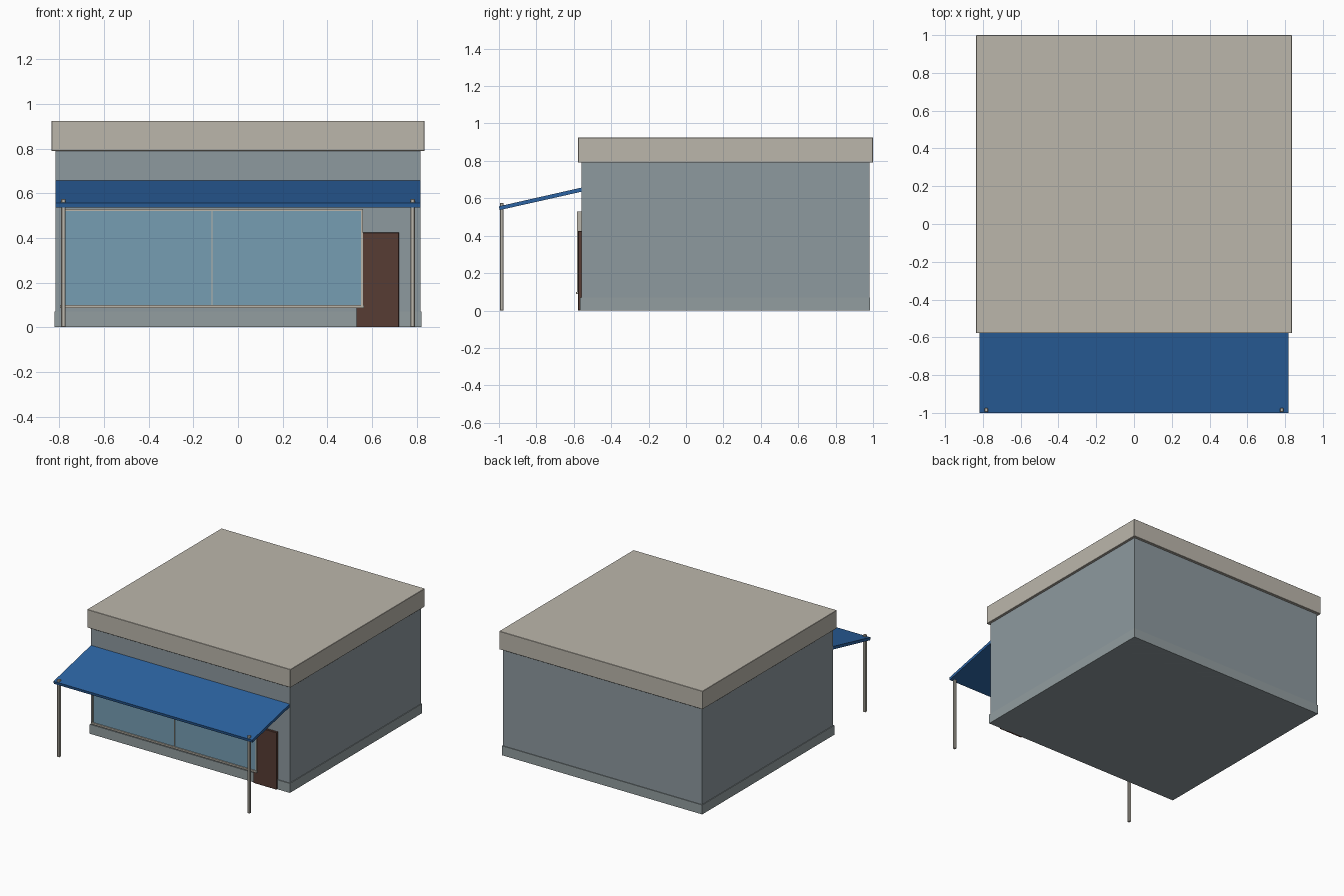
import bpy, bmesh

if "Cube" in bpy.data.objects:
    bpy.data.objects.remove(bpy.data.objects["Cube"])


def mat(name, rgb):
    m = bpy.data.materials.new(name)
    m.diffuse_color = (*rgb, 1)
    m.use_nodes = True
    m.node_tree.nodes["Principled BSDF"].inputs["Base Color"].default_value = m.diffuse_color
    return m


WALL = mat("grey_wall", (0.27, 0.32, 0.345))
PLINTH = mat("pale_grey_plinth", (0.29, 0.34, 0.35))
BEIGE = mat("beige_trim", (0.50, 0.47, 0.41))
BLUE = mat("blue_canvas", (0.025, 0.125, 0.36))
GLASS = mat("window_glass", (0.18, 0.34, 0.45))
BROWN = mat("brown_door", (0.095, 0.045, 0.034))


def prism(name, profile, x0, x1, m):
    """Extrude a closed (y, z) profile from x0 to x1."""
    bm = bmesh.new()
    a = [bm.verts.new((x0, y, z)) for y, z in profile]
    b = [bm.verts.new((x1, y, z)) for y, z in profile]
    bm.faces.new(a)
    bm.faces.new(b[::-1])
    n = len(profile)
    for i in range(n):
        j = (i + 1) % n
        bm.faces.new((a[i], b[i], b[j], a[j]))
    bmesh.ops.recalc_face_normals(bm, faces=bm.faces)
    me = bpy.data.meshes.new(name)
    bm.to_mesh(me)
    bm.free()
    me.materials.append(m)
    ob = bpy.data.objects.new(name, me)
    bpy.context.collection.objects.link(ob)
    return ob


def box(name, x0, x1, y0, y1, z0, z1, m, bevel=0):
    ob = prism(name, [(y0, z0), (y1, z0), (y1, z1), (y0, z1)], x0, x1, m)
    if bevel:
        mod = ob.modifiers.new("bevel", 'BEVEL')
        mod.width = bevel
        mod.segments = 1
    return ob


# Building shell
box("walls", -0.818, 0.818, -0.56, 0.98, 0.0, 0.80, WALL)
box("plinth", -0.823, 0.823, -0.566, 0.985, 0.0, 0.07, PLINTH)
box("roof_slab", -0.836, 0.836, -0.578, 1.0, 0.79, 0.925, BEIGE, 0.002)

# Sloping awning and its posts, which poke just through the canvas
prism("awning", [(-1.0, 0.557), (-0.996, 0.537), (-0.55, 0.637), (-0.555, 0.658)],
      -0.817, 0.817, BLUE)
for side, x in (("left", -0.782), ("right", 0.782)):
    box("post_" + side, x - 0.01, x + 0.01, -0.995, -0.975, 0, 0.575, BEIGE, 0.003)

# Shop window: glass, frame bars, centre mullion and sill
L, R, B, T = -0.793, 0.560, 0.09, 0.53
box("window_glass", L + 0.005, R - 0.005, -0.5785, -0.555, B, T - 0.005, GLASS)
box("frame_top", L, R, -0.582, -0.56, T - 0.01, T, BEIGE)
for side, x in (("left", L), ("right", R - 0.01)):
    box("frame_" + side, x, x + 0.01, -0.582, -0.56, B, T, BEIGE)
c = (L + R) / 2
box("mullion", c - 0.003, c + 0.003, -0.581, -0.56, B, T, BEIGE)
box("window_sill", L - 0.004, R + 0.004, -0.588, -0.56, 0.087, 0.099, BEIGE)

# Door, partly behind the window frame
box("door", 0.53, 0.721, -0.577, -0.555, 0.0, 0.425, BROWN, 0.002)
